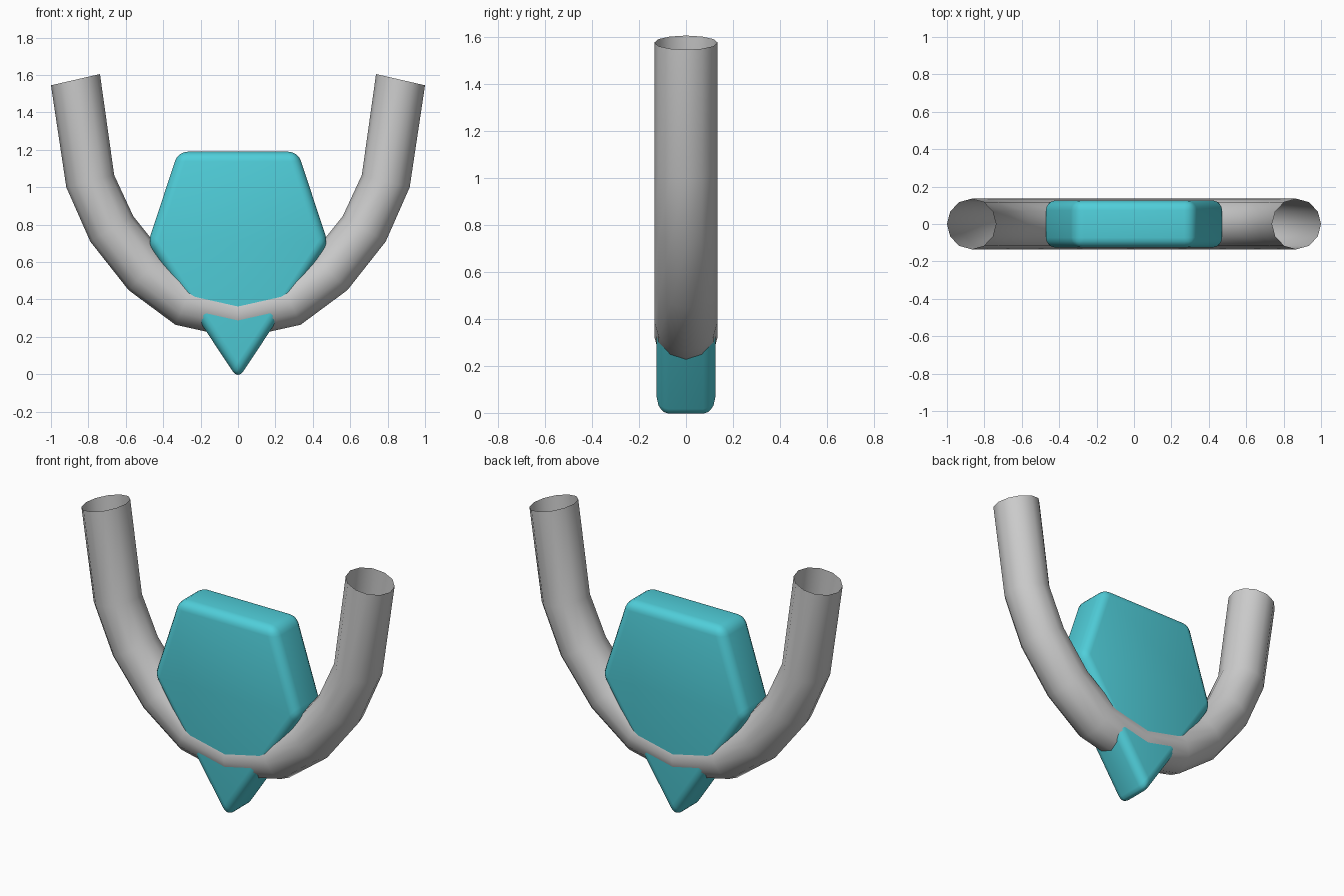
import bpy, bmesh, math
from mathutils import Vector

if "Cube" in bpy.data.objects:
    bpy.data.objects.remove(bpy.data.objects["Cube"])


def finish(bm, name, color=None):
    bmesh.ops.recalc_face_normals(bm, faces=bm.faces)
    me = bpy.data.meshes.new(name)
    bm.to_mesh(me)
    bm.free()
    me.shade_smooth()
    ob = bpy.data.objects.new(name, me)
    bpy.context.collection.objects.link(ob)
    if color:
        mat = bpy.data.materials.new(name + "_color")
        mat.diffuse_color = color
        mat.use_nodes = True
        mat.node_tree.nodes["Principled BSDF"].inputs["Base Color"].default_value = mat.diffuse_color
        me.materials.append(mat)
    return ob


# Curved open pipe: outer and inner edge point (x, z) of each ring, right half
half = [((0.335, 0.265), (0.226, 0.511)), ((0.585, 0.45), (0.397, 0.642)),
        ((0.79, 0.71), (0.56, 0.845)), ((0.918, 1.0), (0.662, 1.065)),
        ((1.0, 1.545), (0.738, 1.605))]
mirrored = [((-o[0], o[1]), (-i[0], i[1])) for o, i in reversed(half)]
SIDES, R = 12, 0.135
bm = bmesh.new()
rings = []
for o, i in mirrored + half:
    o, i = Vector((o[0], 0, o[1])), Vector((i[0], 0, i[1]))
    c, u = (o + i) / 2, (o - i) / 2
    rings.append([bm.verts.new(c + u * math.cos(a) + Vector((0, R * math.sin(a), 0)))
                  for a in (2 * math.pi * k / SIDES for k in range(SIDES))])
# Middle ring, where both halves meet at the lowest point
mid = [bm.verts.new((0, R * math.sin(a), 0.325 - R * math.cos(a)))
       for a in (2 * math.pi * k / SIDES for k in range(SIDES))]
rings.insert(len(half), mid)
for a, b in zip(rings, rings[1:]):
    for k in range(SIDES):
        n = (k + 1) % SIDES
        bm.faces.new((a[k], a[n], b[n], b[k]))
finish(bm, "curved_pipe")

# Pointed gem plate with rounded edges, pierced by the pipe
outline = [(0, -0.027), (0.482, 0.70), (0.32, 1.19), (-0.32, 1.19), (-0.482, 0.70)]
bm = bmesh.new()
face = bm.faces.new([bm.verts.new((x, -0.125, z)) for x, z in outline])
ext = bmesh.ops.extrude_face_region(bm, geom=[face], use_keep_orig=True)
bmesh.ops.translate(bm, vec=(0, 0.25, 0),
                    verts=[g for g in ext["geom"] if isinstance(g, bmesh.types.BMVert)])
bmesh.ops.recalc_face_normals(bm, faces=bm.faces)
bmesh.ops.bevel(bm, geom=bm.edges[:], offset=0.052, segments=4, profile=0.5,
                affect='EDGES', clamp_overlap=True)
finish(bm, "gem_plate", (0.08, 0.62, 0.70, 1))
